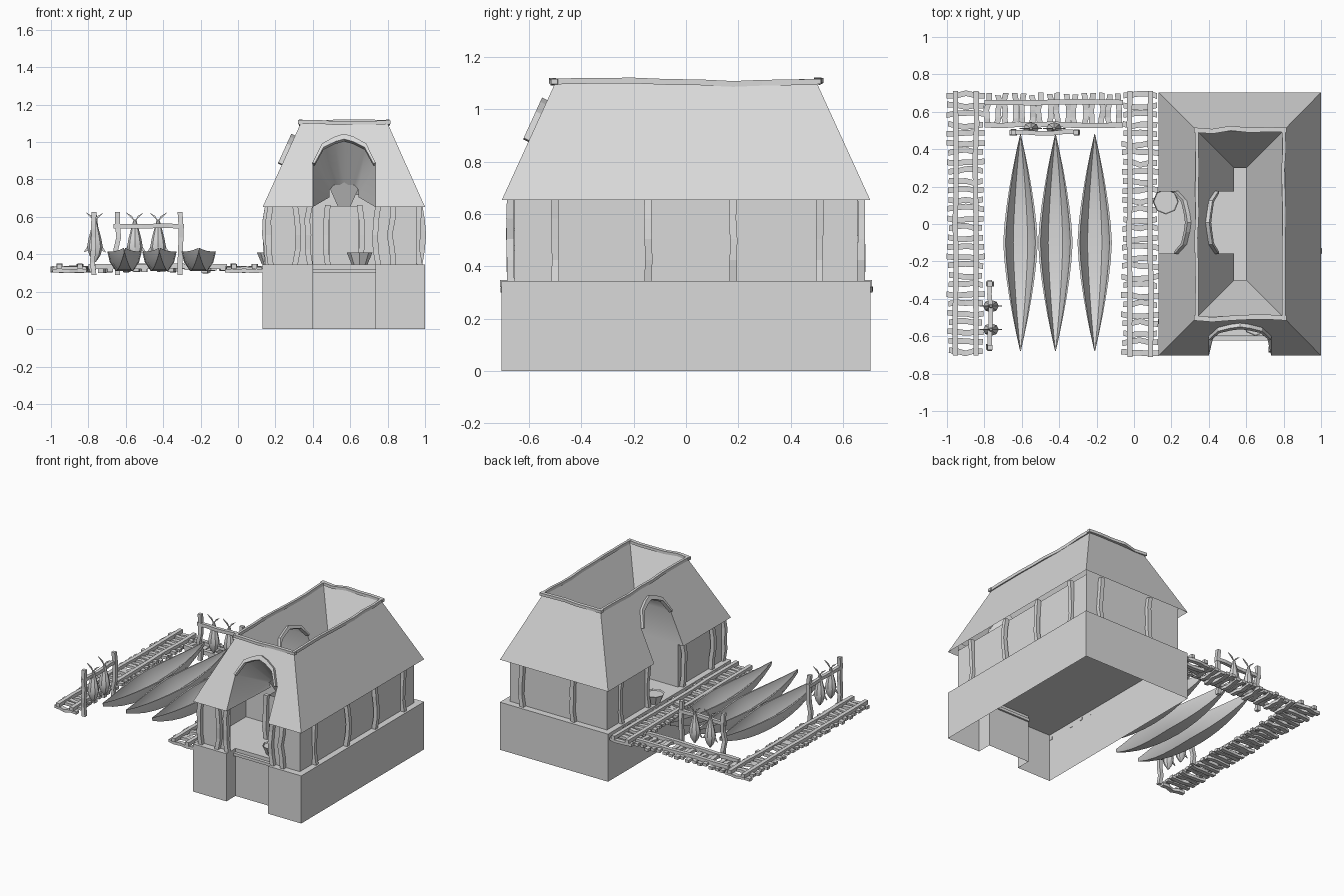
import bpy, bmesh, math, random
from mathutils import Vector

random.seed(4)
cube = bpy.data.objects.get("Cube")
if cube:
    bpy.data.objects.remove(cube)

grey = bpy.data.materials.new("plain_grey")
grey.use_nodes = True
grey.diffuse_color = (0.7, 0.7, 0.7, 1)
grey.node_tree.nodes["Principled BSDF"].inputs["Base Color"].default_value = (0.7, 0.7, 0.7, 1)


def finish(name, bm, smooth=False, weld=True):
    if weld:
        bmesh.ops.remove_doubles(bm, verts=bm.verts, dist=0.0001)
    bmesh.ops.recalc_face_normals(bm, faces=bm.faces)
    mesh = bpy.data.meshes.new(name)
    bm.to_mesh(mesh)
    bm.free()
    mesh.materials.append(grey)
    ob = bpy.data.objects.new(name, mesh)
    bpy.context.collection.objects.link(ob)
    if smooth:
        bpy.ops.object.select_all(action='DESELECT')
        ob.select_set(True)
        bpy.context.view_layer.objects.active = ob
        bpy.ops.object.shade_smooth_by_angle(angle=math.radians(35))


def face(bm, pts):
    return bm.faces.new([bm.verts.new(p) for p in pts])


def loft(bm, rings, closed=True, caps=False):
    rows = [[bm.verts.new(p) for p in ring] for ring in rings]
    n = len(rows[0])
    for a, b in zip(rows, rows[1:]):
        for i in range(n if closed else n - 1):
            j = (i + 1) % n
            bm.faces.new((a[i], a[j], b[j], b[i]))
    if caps:
        bm.faces.new(rows[0])
        bm.faces.new(rows[-1])


def stick(bm, a, b, wide, thick, bend=0.008, segs=4, bow=0):
    """Crooked timber from a to b with a four-sided section."""
    a, b = Vector(a), Vector(b)
    d = (b - a).normalized()
    s = d.cross(Vector((0, 0, 1)) if abs(d.z) < 0.8 else Vector((0, 1, 0))).normalized()
    t = s.cross(d)
    rings = []
    for i in range(segs + 1):
        p = a.lerp(b, i / segs) + s * bow * math.sin(math.pi * i / segs)
        if 0 < i < segs:
            p += s * random.uniform(-bend, bend) + t * random.uniform(-bend, bend) * 0.5
        angles = [math.tau * (k + 0.5) / 4 for k in range(4)]
        rings.append([p + (s * wide * math.cos(g) + t * thick * math.sin(g)) * 0.707 for g in angles])
    loft(bm, rings, caps=True)


# House levels and outlines
FLOOR, EAVE, TOP = 0.345, 0.653, 1.1
X0, X1, Y = 0.132, 1.0, 0.704
RX0, RX1, RY = 0.335, 0.8, 0.5       # roof rim
CX0, CX1, CY = 0.535, 0.6, 0.3       # courtyard
DOOR_X, DOOR_Y, HALF = 0.567, 0.008, 0.167


def mix(a, b, z):
    return a + (b - a) * (z - EAVE) / (TOP - EAVE)


def arch(c, w=HALF, low=0.88, high=1.03, foot=EAVE):
    mid = low + (high - low) * 0.66
    return [(c - w, foot), (c - w, low), (c - w * 0.7, mid), (c - w * 0.3, high - 0.015), (c, high),
            (c + w * 0.3, high - 0.015), (c + w * 0.7, mid), (c + w, low), (c + w, foot)]


# Plinth with a recessed entrance, open below
e0, e1 = DOOR_X - HALF, DOOR_X + HALF
foot = [(X0, -Y), (e0, -Y), (e0, -0.6), (e1, -0.6), (e1, -Y), (X1, -Y), (X1, Y), (X0, Y)]
bm = bmesh.new()
loft(bm, [[(x, y, z) for x, y in foot] for z in (0, FLOOR)])
face(bm, [(x, y, FLOOR) for x, y in foot])
finish("plinth", bm)
bm = bmesh.new()
stick(bm, (e0, -0.605, 0.31), (e1, -0.605, 0.31), 0.035, 0.02, 0)
finish("entrance_step", bm)

# Roof: outer slopes, then slopes falling inward to the courtyard
side = lambda u, z: (mix(X0, RX0, z), u, z)
inner_side = lambda u, z: (mix(CX0, RX0, z), u, z)
front = lambda u, z: (u, mix(-Y, -RY, z), z)
inner_front = lambda u, z: (u, mix(-CY, -RY, z), z)
door_front, door_side = arch(DOOR_X), arch(DOOR_Y)
bm = bmesh.new()
face(bm, [front(u, z) for u, z in [(X0, EAVE)] + door_front + [(X1, EAVE), (RX1, TOP), (RX0, TOP)]])
face(bm, [side(u, z) for u, z in [(-Y, EAVE)] + door_side + [(Y, EAVE), (RY, TOP), (-RY, TOP)]])
face(bm, [(X0, Y, EAVE), (X1, Y, EAVE), (RX1, RY, TOP), (RX0, RY, TOP)])
face(bm, [(X1, -Y, EAVE), (X1, Y, EAVE), (RX1, RY, TOP), (RX1, -RY, TOP)])
finish("outer_roof", bm)
low_arch = arch(DOOR_Y, high=0.99)
bm = bmesh.new()
face(bm, [inner_side(u, z) for u, z in [(-CY, EAVE)] + low_arch + [(CY, EAVE), (RY, TOP), (-RY, TOP)]])
face(bm, [(CX1, -CY, EAVE), (CX1, CY, EAVE), (RX1, RY, TOP), (RX1, -RY, TOP)])
for s in (-1, 1):
    face(bm, [(CX0, s * CY, EAVE), (CX1, s * CY, EAVE), (RX1, s * RY, TOP), (RX0, s * RY, TOP)])
finish("inner_roof", bm)

# Vaults behind the two arched openings
bm = bmesh.new()
small = arch(DOOR_X, 0.078, 0.745, 0.785, 0.705)
loft(bm, [[front(*p) for p in door_front], [inner_front(*p) for p in small]], closed=False)
finish("front_vault", bm, smooth=True)
bm = bmesh.new()
loft(bm, [[side(*p) for p in door_side], [inner_side(*p) for p in low_arch]], closed=False)
finish("side_vault", bm, smooth=True)


# Raised arch trims
def trim(name, pts, where, out):
    bm = bmesh.new()
    c = pts[4][0]
    o = Vector(out)
    rings = []
    for u, z in pts[1:-1]:
        rise = (z - 0.85) / 0.15
        p = Vector(where(c + (u - c) * 0.94, z - 0.02 * rise))
        q = Vector(where(c + (u - c) * 1.01, z + 0.004 * rise))
        rings.append([p - o * 0.3, q - o * 0.3, q + o, p + o])
    loft(bm, rings, caps=True)
    finish(name, bm)


trim("front_arch_trim", door_front, front, (0, -0.02, 0.01))
trim("side_arch_trim", door_side, side, (-0.02, 0, 0.01))
trim("courtyard_arch_trim", low_arch, inner_side, (0.02, 0, 0.01))

# Walls of the rooms, side passage and courtyard
WX0, WX1, WY = 0.175, 0.955, 0.655
IX0, IX1, IY = 0.49, 0.645, 0.345
d0, d1 = DOOR_Y - HALF, DOOR_Y + HALF
run = [(e0, -WY), (WX0, -WY), (WX0, d0), (IX0, d0), (IX0, -IY), (IX1, -IY), (IX1, IY), (IX0, IY),
       (IX0, d1), (WX0, d1), (WX0, WY), (WX1, WY), (WX1, -WY), (e1, -WY)]
bm = bmesh.new()
loft(bm, [[(x, y, z) for x, y in run] for z in (FLOOR, EAVE + 0.005)], closed=False)
for y in (-WY, WY):
    for a, b in ((WX0, e0), (e0, e1), (e1, WX1)):
        if y > 0 or a != e0:
            face(bm, [(a, y, EAVE), (b, y, EAVE), (b, y, 0.72), (a, y, 0.72)])
finish("walls", bm)

# Crooked posts along the walls
spots = [(WX1 + 0.016, y) for y in (-0.5, -0.145, 0.18, 0.51)]
spots += [(WX0 - 0.015, y) for y in (-0.52, -0.19, 0.205, 0.51)]
spots += [(x, -WY - 0.015) for x in (0.175, 0.305, 0.385, 0.75, 0.83)]
spots += [(x, WY + 0.015) for x in (0.43, 0.84)]
spots += [(x, -IY - 0.012) for x in (0.48, 0.65)]
bm = bmesh.new()
for x, y in spots:
    stick(bm, (x, y, FLOOR), (x, y, EAVE + 0.01), 0.03, 0.028, 0.006, 4, random.choice((-0.014, 0.014)))
finish("wall_posts", bm)

# Wavy poles round the roof rim
bm = bmesh.new()
for s in (-1, 1):
    stick(bm, (RX0 - 0.015, s * 0.503, 1.106), (RX1 + 0.015, s * 0.503, 1.106), 0.026, 0.02, 0.01, 5)
for x in (RX0, RX1):
    for y0, z0, y1, z1 in ((-0.51, 1.106, -0.2, 1.11), (-0.2, 1.11, 0.18, 1.097), (0.18, 1.097, 0.51, 1.105)):
        stick(bm, (x, y0, z0), (x, y1, z1), 0.018, 0.022, 0.004, 3)
finish("roof_rim_poles", bm)


# Water bowls, filled nearly to the rim
def bowl(name, x, y):
    bm = bmesh.new()
    rings = [[(x + r * math.cos(math.tau * k / 8), y + r * math.sin(math.tau * k / 8), z) for k in range(8)]
             for r, z in ((0.042, FLOOR), (0.069, 0.41), (0.064, 0.4))]
    loft(bm, rings, caps=True)
    finish(name, bm)


bowl("front_bowl", 0.65, -0.53)
bowl("side_bowl", 0.17, 0.12)


# Jetty: paired crooked cross planks under two long rails
def jetty(name, start, end, width, rails, count):
    a, b = Vector(start), Vector(end)
    along = (b - a).normalized()
    across = Vector((0, 0, 1)).cross(along)
    bm = bmesh.new()
    for i in range(count):
        p = a.lerp(b, (i + 0.5) / count)
        p.z += random.uniform(-0.006, 0.01)
        skew = along * random.uniform(-0.004, 0.004)
        h = across * (width / 2 + random.uniform(-0.012, 0.004))
        stick(bm, p - h - skew, p + h + skew, 0.03, 0.02, 0.007, 4, 0.008 if i % 2 else -0.008)
    for r in rails:
        o = across * r + Vector((0, 0, 0.018))
        stick(bm, a + o, b + o, 0.028, 0.026, 0.005, 8)
    finish(name, bm)


jetty("outer_jetty", (-0.9, -0.703, 0.317), (-0.9, 0.711, 0.317), 0.2, (0.055, -0.055), 28)
jetty("house_jetty", (0.033, -0.711, 0.317), (0.033, 0.711, 0.317), 0.2, (0.055, -0.055), 28)
jetty("back_jetty", (-0.8, 0.61, 0.317), (-0.06, 0.61, 0.317), 0.18, (0.04, -0.08), 16)


# Dugout boats: shell lofted along its length
def boat(name, cx):
    bm = bmesh.new()
    rings = []
    for i in range(13):
        t = -1 + i / 6
        w = 0.002 + 0.09 * (1 - abs(t) ** 1.5)
        rim = 0.415 + 0.02 * t ** 4
        keel = 0.31 + 0.1 * abs(t) ** 2.5
        y = -0.1 + 0.58 * t
        inner = min(keel + 0.012, rim - 0.004)
        half = [(w * 0.5, keel), (w * 0.85, keel * 0.55 + rim * 0.45), (w, rim),
                (w * 0.87, rim), (w * 0.74, inner * 0.55 + rim * 0.45), (w * 0.42, inner)]
        ring = half + [(-x, z) for x, z in reversed(half)]
        rings.append([(cx + x, y, z) for x, z in ring])
    loft(bm, rings, caps=True)
    finish(name, bm, smooth=True, weld=False)


for name, cx in (("outer_boat", -0.607), ("middle_boat", -0.42), ("inner_boat", -0.21)):
    boat(name, cx)


# Drying racks with hanging fish, tails spread along x
def rack(name, a, b, spots, offset):
    a, b = Vector(a), Vector(b)
    along = (b - a).normalized()
    up, wide, flat = Vector((0, 0, 1)), Vector((1, 0, 0)), Vector((0, 1, 0))
    bm = bmesh.new()
    for p in (a, b):
        stick(bm, p + up * 0.29, p + up * 0.625, 0.026, 0.026, 0.01, 5)
    stick(bm, a - along * 0.02 + up * 0.55, b + along * 0.02 + up * 0.55, 0.024, 0.024, 0.006, 5)
    finish(name + "_frame", bm)
    bm = bmesh.new()
    for f in spots:
        p = a.lerp(b, f) + Vector(offset)
        rings = []
        for r, z in ((0.006, 0.36), (0.03, 0.395), (0.042, 0.44), (0.034, 0.485), (0.014, 0.56), (0.007, 0.585)):
            rings.append([p + up * z + wide * r * math.cos(math.tau * k / 8)
                          + flat * r * 0.8 * math.sin(math.tau * k / 8) for k in range(8)])
        loft(bm, rings, caps=True)
        for s in (-1, 1):
            for tri in (((0, 0.575), (0.05, 0.625), (0.015, 0.605)),
                        ((0.035, 0.45), (0.06, 0.41), (0.035, 0.42))):
                q = [p + wide * s * u + up * z for u, z in tri]
                loft(bm, [[v + flat * 0.003 for v in q], [v - flat * 0.003 for v in q]], caps=True)
    finish(name + "_fish", bm, smooth=True)


rack("back_rack", (-0.645, 0.49, 0), (-0.31, 0.49, 0), (0.28, 0.65), (0, 0.02, 0))
rack("outer_rack", (-0.77, -0.66, 0), (-0.77, -0.32, 0), (0.28, 0.65), (0.005, 0, 0))
